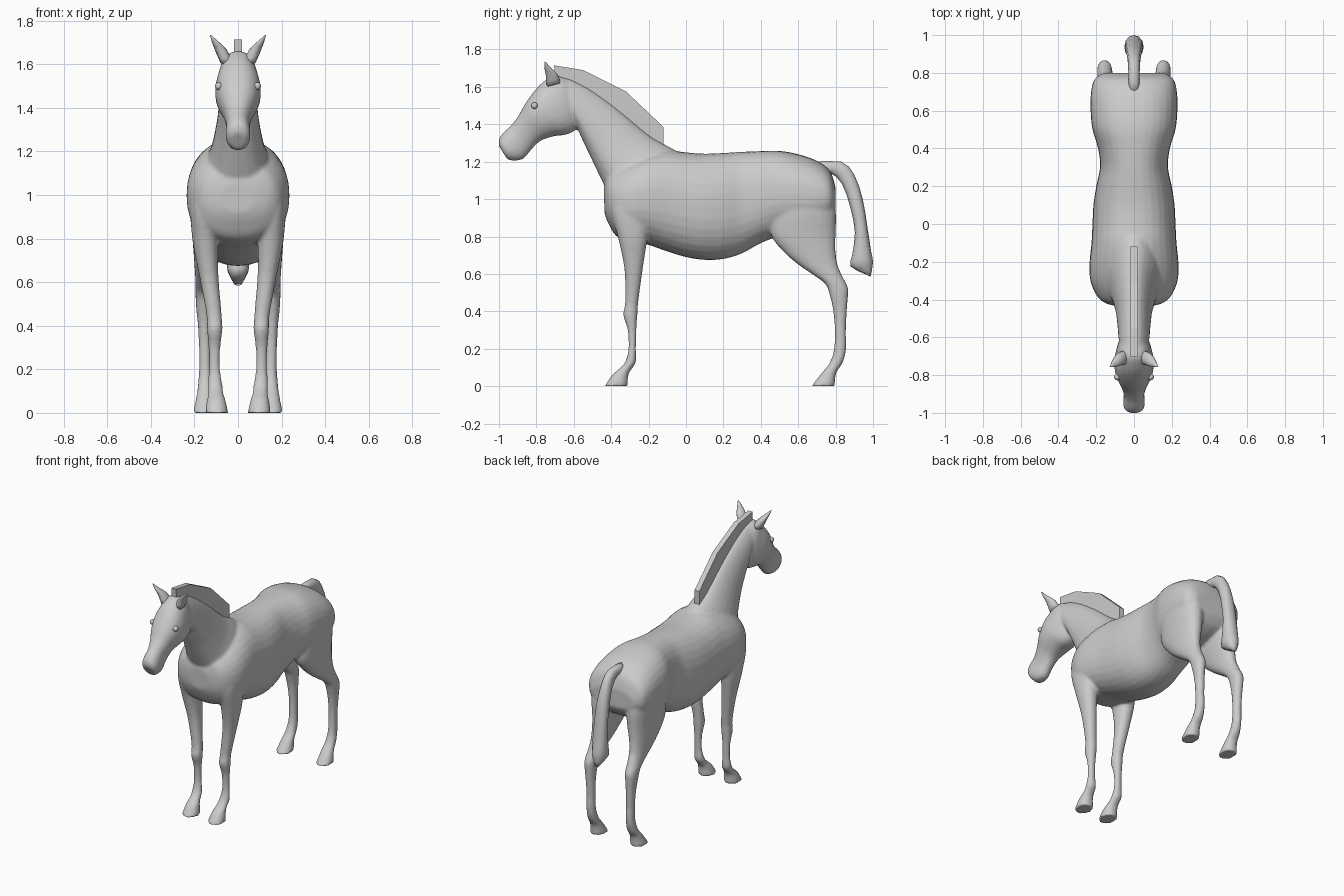
import bpy, bmesh, math
from mathutils import Vector


def spline(rows, steps):
    """Catmull-Rom interpolation between cross-section rows."""
    out = []
    for i in range(len(rows) - 1):
        p0, p1, p2 = rows[max(i - 1, 0)], rows[i], rows[i + 1]
        p3 = rows[min(i + 2, len(rows) - 1)]
        for s in range(steps):
            t = s / steps
            out.append([0.5 * (2 * b + (c - a) * t + (2 * a - 5 * b + 4 * c - d) * t * t
                               + (3 * b - a - 3 * c + d) * t ** 3)
                        for a, b, c, d in zip(p0, p1, p2, p3)])
    out.append(list(rows[-1]))
    return out


def loft(bm, rows, side=1, power=2.2, taper=0.0, segs=24, steps=4):
    """Row: y,z of one edge, y,z of the opposite edge, half width, centre x."""
    rows = [tuple(r) + (0.0,) * (6 - len(r)) for r in rows]
    rings = []
    for ya, za, yb, zb, w, cx in spline(rows, steps):
        mid = Vector((cx * side, (ya + yb) / 2, (za + zb) / 2))
        up = Vector((0, (ya - yb) / 2, (za - zb) / 2))
        ring = []
        for k in range(segs):
            a = 2 * math.pi * k / segs
            c, s = math.cos(a), math.sin(a)
            c2 = math.copysign(abs(c) ** (2 / power), c)
            s2 = math.copysign(abs(s) ** (2 / power), s)
            ring.append(bm.verts.new(mid + up * c2 + Vector((w * (1 - taper * c) * s2, 0, 0))))
        rings.append(ring)
    faces = [bm.faces.new(rings[0]), bm.faces.new(rings[-1][::-1])]
    for r, q in zip(rings, rings[1:]):
        for k in range(segs):
            n = (k + 1) % segs
            faces.append(bm.faces.new((r[k], q[k], q[n], r[n])))
    bmesh.ops.recalc_face_normals(bm, faces=faces)


def finish(bm, name, smooth=True):
    me = bpy.data.meshes.new(name)
    bm.to_mesh(me)
    bm.free()
    for p in me.polygons:
        p.use_smooth = smooth
    ob = bpy.data.objects.new(name, me)
    bpy.context.collection.objects.link(ob)
    return ob


# torso, chest to rump
torso = [
    (-.44, 1.06, -.435, .92, .08), (-.42, 1.13, -.415, .87, .155),
    (-.38, 1.17, -.37, .80, .20), (-.30, 1.21, -.29, .775, .232),
    (-.20, 1.245, -.20, .755, .235), (-.10, 1.262, -.10, .72, .225),
    (0, 1.25, 0, .69, .22), (.10, 1.243, .10, .675, .215),
    (.20, 1.247, .20, .68, .20), (.30, 1.253, .30, .71, .18),
    (.40, 1.257, .40, .765, .19), (.50, 1.258, .50, .80, .22),
    (.60, 1.24, .60, .81, .23), (.70, 1.205, .69, .83, .228),
    (.77, 1.15, .76, .87, .21), (.80, 1.06, .80, .93, .16)]
# neck, withers to poll
neck = [
    (.02, 1.22, -.36, .93, .15), (-.10, 1.285, -.43, 1.06, .14),
    (-.20, 1.345, -.465, 1.13, .118), (-.35, 1.47, -.515, 1.235, .095),
    (-.50, 1.58, -.56, 1.33, .085), (-.62, 1.643, -.59, 1.40, .08),
    (-.69, 1.655, -.62, 1.45, .07)]
# head, poll to lips
head = [
    (-.63, 1.64, -.575, 1.50, .05), (-.70, 1.662, -.57, 1.42, .08),
    (-.76, 1.63, -.59, 1.37, .095), (-.81, 1.58, -.64, 1.345, .105),
    (-.86, 1.51, -.71, 1.335, .095), (-.90, 1.44, -.78, 1.31, .07),
    (-.94, 1.39, -.83, 1.26, .055), (-.978, 1.355, -.87, 1.215, .056),
    (-1.0, 1.32, -.92, 1.205, .055), (-1.0, 1.285, -.955, 1.212, .038)]
# legs, top to hoof
front_leg = [
    (-.36, 1.10, -.18, 1.10, .06, .15), (-.40, .95, -.19, .95, .065, .155),
    (-.365, .80, -.205, .80, .06, .15), (-.342, .70, -.22, .70, .05, .142),
    (-.327, .60, -.235, .60, .042, .13), (-.325, .45, -.255, .45, .035, .11),
    (-.335, .38, -.26, .38, .035, .107), (-.312, .30, -.265, .30, .027, .108),
    (-.307, .20, -.268, .20, .026, .108), (-.325, .13, -.268, .13, .033, .105),
    (-.355, .095, -.288, .095, .034, .102), (-.395, .06, -.308, .06, .042, .1),
    (-.435, 0, -.312, 0, .054, .098)]
hind_leg = [
    (.50, 1.10, .77, 1.10, .08, .13), (.46, .95, .80, .95, .09, .132),
    (.455, .81, .80, .81, .075, .135), (.52, .72, .80, .72, .06, .143),
    (.60, .65, .81, .65, .05, .148), (.68, .595, .835, .59, .043, .152),
    (.745, .545, .865, .53, .04, .155), (.77, .48, .866, .48, .036, .156),
    (.787, .40, .86, .40, .03, .154), (.795, .30, .855, .30, .027, .152),
    (.79, .19, .855, .19, .028, .151), (.765, .12, .835, .12, .034, .151),
    (.725, .07, .803, .07, .04, .152), (.67, 0, .795, 0, .052, .154)]

bm = bmesh.new()
loft(bm, torso, power=2.3, segs=32)
loft(bm, neck, taper=.25)
loft(bm, head, taper=-.08)
for s in (1, -1):
    loft(bm, front_leg, s)
    loft(bm, hind_leg, s)
body = finish(bm, "horse_body")
# fuse the parts into one skin and soften the joins
rm = body.modifiers.new("fuse", 'REMESH')
rm.mode = 'VOXEL'
rm.voxel_size = .009
rm.use_smooth_shade = True
sm = body.modifiers.new("soften", 'SMOOTH')
sm.factor = .5
sm.iterations = 6

# ears and eyes
for s, label in ((1, "left"), (-1, "right")):
    bm = bmesh.new()
    loft(bm, [(-.745, 1.60, -.67, 1.62, .03, .052), (-.75, 1.665, -.685, 1.665, .028, .078),
              (-.757, 1.70, -.715, 1.695, .018, .10), (-.757, 1.735, -.75, 1.733, .003, .126)],
         s, segs=12, steps=2)
    finish(bm, label + "_ear")
    bm = bmesh.new()
    bmesh.ops.create_uvsphere(bm, u_segments=12, v_segments=8, radius=.018)
    bmesh.ops.translate(bm, verts=bm.verts, vec=(s * .088, -.81, 1.50))
    finish(bm, label + "_eye")

# upright mane plate
outline = [(-.12, 1.27), (-.12, 1.385), (-.32, 1.575), (-.55, 1.69), (-.705, 1.715),
           (-.70, 1.64), (-.62, 1.62), (-.48, 1.54), (-.30, 1.40)]
bm = bmesh.new()
f = bm.faces.new([bm.verts.new((-.018, y, z)) for y, z in outline])
ext = bmesh.ops.extrude_face_region(bm, geom=[f])
bmesh.ops.translate(bm, vec=(.036, 0, 0),
                    verts=[v for v in ext["geom"] if isinstance(v, bmesh.types.BMVert)])
bmesh.ops.recalc_face_normals(bm, faces=bm.faces)
finish(bm, "mane", smooth=False)

# hanging tail
bm = bmesh.new()
loft(bm, [(.68, 1.20, .70, 1.12, .03), (.83, 1.20, .77, 1.14, .03),
          (.90, 1.13, .835, 1.08, .034), (.945, 1.0, .88, .95, .042),
          (.97, .85, .903, .82, .046), (.99, .72, .888, .70, .05),
          (1.0, .66, .88, .64, .048), (.987, .585, .955, .60, .018)],
     segs=12, steps=2)
finish(bm, "tail")
